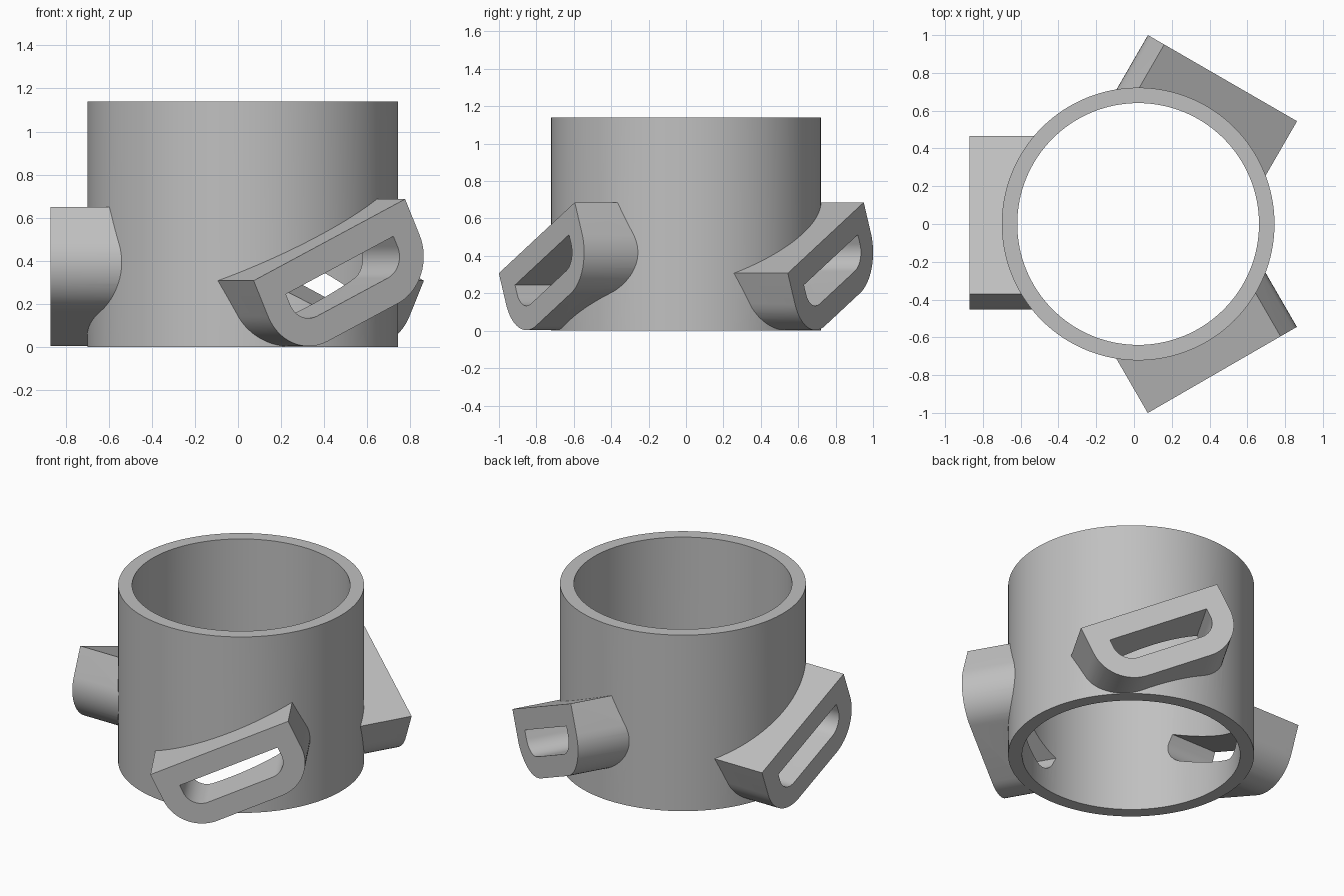
import bpy, bmesh, math
from mathutils import Matrix, Vector

if "Cube" in bpy.data.objects:
    bpy.data.objects.remove(bpy.data.objects["Cube"])

CX = 0.022                      # axis of the tube
R_OUT, R_IN, HEIGHT = 0.722, 0.64, 1.14
FACE = 0.892                    # distance of a port face from the axis
FLAT, RAD, DROP = 0.416, 0.24, 0.183   # D profile: arc centre spacing, radius, side length

grey = bpy.data.materials.new("light grey")
grey.diffuse_color = (0.53, 0.53, 0.53, 1)
grey.use_nodes = True
grey.node_tree.nodes["Principled BSDF"].inputs["Base Color"].default_value = grey.diffuse_color


def add_object(name, bm):
    bmesh.ops.recalc_face_normals(bm, faces=bm.faces)
    mesh = bpy.data.meshes.new(name)
    bm.to_mesh(mesh)
    bm.free()
    ob = bpy.data.objects.new(name, mesh)
    bpy.context.collection.objects.link(ob)
    mesh.materials.append(grey)
    return ob


def cylinder(name, radius, z0, z1):
    bm = bmesh.new()
    bmesh.ops.create_cone(bm, cap_ends=True, segments=128, radius1=radius, radius2=radius,
                          depth=z1 - z0, matrix=Matrix.Translation((CX, 0, (z0 + z1) / 2)))
    return add_object(name, bm)


def d_prism(name, direction, tilt, mid, inset, r0, r1):
    """Tilted D profile (flat top, two rounded lower corners) extruded radially."""
    r, half, top = RAD - inset, FLAT / 2, DROP - inset
    pts = [(-half - r, top), (half + r, top)]
    pts += [(half + r * math.cos(a), r * math.sin(a))
            for a in (-math.pi / 2 * i / 16 for i in range(17))]
    pts += [(-half + r * math.cos(a), r * math.sin(a))
            for a in (-math.pi / 2 * (1 + i / 16) for i in range(17))]
    c, s = math.cos(tilt), math.sin(tilt)
    zc = RAD + 0.003 + half * s         # lowest point of the outer profile rests near z = 0
    spin = Matrix.Translation((CX, 0, 0)) @ Matrix.Rotation(direction, 4, 'Z')
    bm = bmesh.new()
    rings = [[bm.verts.new(spin @ Vector((d, mid + u * c - v * s, zc + u * s + v * c)))
              for u, v in pts] for d in (r0, r1)]
    bm.faces.new(rings[0])
    bm.faces.new(rings[1])
    n = len(pts)
    for i in range(n):
        j = (i + 1) % n
        bm.faces.new((rings[0][i], rings[0][j], rings[1][j], rings[1][i]))
    return add_object(name, bm)


def combine(target, other, operation):
    mod = target.modifiers.new(operation.lower(), 'BOOLEAN')
    mod.operation, mod.object, mod.solver = operation, other, 'EXACT'
    bpy.context.view_layer.objects.active = target
    bpy.ops.object.modifier_apply(modifier=mod.name)
    bpy.data.objects.remove(other)


# Tube body, solid until the bore is cut
tube = cylinder("tube_with_ports", R_OUT, 0, HEIGHT)

# Three slanted ports: direction, tilt, sideways position
ports = [(-60, 25, 0.027), (60, 25, 0.027), (180, 21, 0.019)]
for d, t, mid in ports:
    combine(tube, d_prism("port", math.radians(d), math.radians(t), mid, 0, 0.42, FACE), 'UNION')

# Bore and the slots through each port
combine(tube, cylinder("bore", R_IN, -0.2, HEIGHT + 0.2), 'DIFFERENCE')
for d, t, mid in ports:
    combine(tube, d_prism("slot", math.radians(d), math.radians(t), mid, 0.13, 0.36, 1.1),
            'DIFFERENCE')

# Smooth curved walls, crisp edges
bpy.ops.object.select_all(action='DESELECT')
tube.select_set(True)
bpy.context.view_layer.objects.active = tube
bpy.ops.object.shade_smooth_by_angle(angle=math.radians(25))
